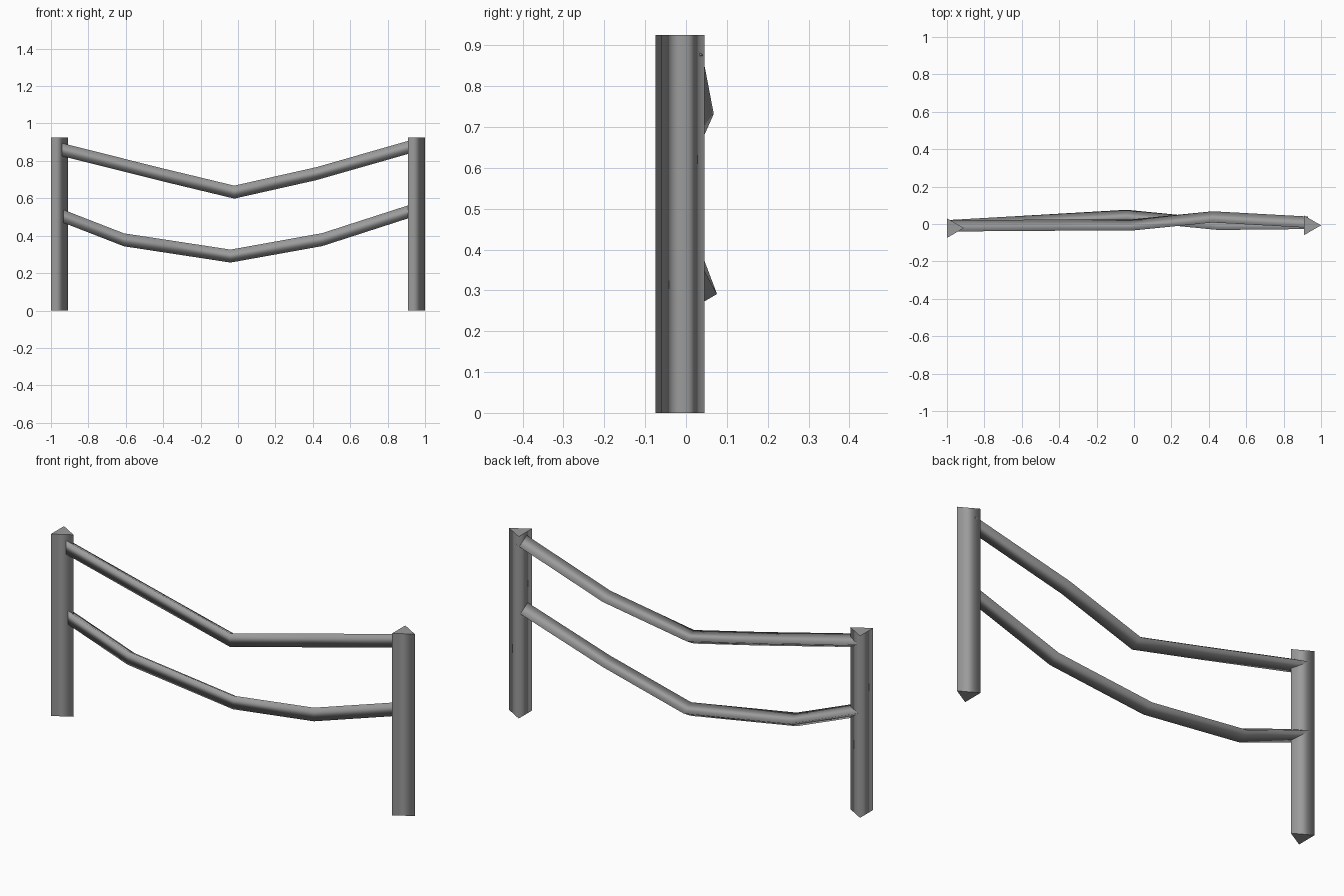
import bpy, bmesh
from math import sin, cos, radians
from mathutils import Vector

cube = bpy.data.objects.get("Cube")
if cube:
    bpy.data.objects.remove(cube)

# Single grey material
grey = bpy.data.materials.new("weathered grey")
grey.use_nodes = True
grey.diffuse_color = (0.33, 0.33, 0.33, 1)
grey.node_tree.nodes["Principled BSDF"].inputs["Base Color"].default_value = (0.33, 0.33, 0.33, 1)


def triangle(radius, tip):
    """Corner offsets of a triangle with one corner at the angle tip."""
    angles = [radians(tip + 120 * i) for i in range(3)]
    return [(radius * cos(a), radius * sin(a)) for a in angles]


def loft(name, sections):
    """Skin rings of points, rounded along the sides with crisp end caps."""
    bm = bmesh.new()
    rings = [[bm.verts.new(p) for p in ring] for ring in sections]
    for a, b in zip(rings, rings[1:]):
        for i in range(3):
            j = (i + 1) % 3
            bm.faces.new((a[i], a[j], b[j], b[i]))
    caps = [bm.faces.new(rings[0][::-1]), bm.faces.new(rings[-1])]
    bmesh.ops.recalc_face_normals(bm, faces=bm.faces)
    for face in bm.faces:
        face.smooth = True
    for cap in caps:
        for edge in cap.edges:
            edge.smooth = False
    mesh = bpy.data.meshes.new(name)
    bm.to_mesh(mesh)
    bm.free()
    mesh.materials.append(grey)
    obj = bpy.data.objects.new(name, mesh)
    bpy.context.collection.objects.link(obj)
    return obj


def post(name, x, y, height):
    """Upright three-sided post with its tip towards +x."""
    corners = triangle(0.0605, 0)
    loft(name, [[(x + u, y + v, z) for u, v in corners] for z in (0, height)])


def rail(name, path):
    """Sagging three-sided rail with its tip towards the back."""
    corners = triangle(0.04, 0)
    loft(name, [[Vector(p) + Vector((0, u, v)) for u, v in corners] for p in path])


# Posts
post("right_post", -0.97, -0.022, 0.925)
post("left_post", 0.9395, -0.007, 0.925)

# Rails
rail("upper_rail", [(-0.98, -0.020, 0.870), (-0.41, -0.016, 0.727),
                    (-0.02, -0.016, 0.633), (0.42, 0.028, 0.732),
                    (0.93, 0.000, 0.878)])
rail("lower_rail", [(-0.98, -0.018, 0.522), (-0.61, 0.003, 0.378),
                    (-0.04, 0.036, 0.291), (0.45, -0.012, 0.379),
                    (0.93, -0.007, 0.534)])
